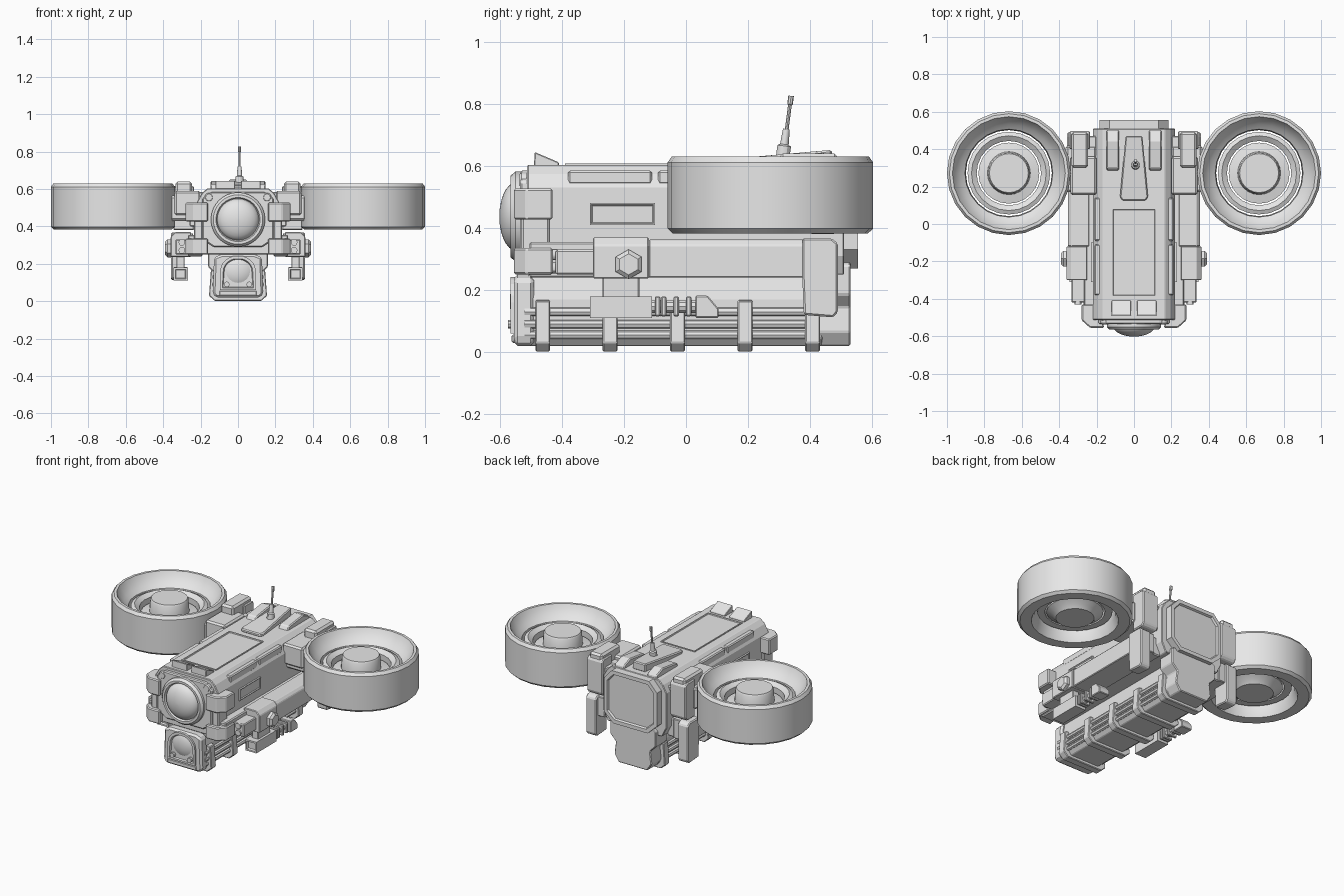
import bpy, bmesh, math
from mathutils import Matrix, Vector

grey = bpy.data.materials.new("light_grey")
grey.diffuse_color = (0.8, 0.8, 0.8, 1)


def finish(name, bm, bevel=0, mirror=False, smooth=False):
    bmesh.ops.recalc_face_normals(bm, faces=bm.faces)
    me = bpy.data.meshes.new(name)
    bm.to_mesh(me)
    bm.free()
    ob = bpy.data.objects.new(name, me)
    bpy.context.collection.objects.link(ob)
    me.materials.append(grey)
    if smooth:
        bpy.ops.object.select_all(action='DESELECT')
        ob.select_set(True)
        bpy.context.view_layer.objects.active = ob
        bpy.ops.object.shade_smooth_by_angle(angle=math.radians(30))
    if bevel:
        b = ob.modifiers.new("bevel", 'BEVEL')
        b.width, b.segments = bevel, 1
    if mirror:
        ob.modifiers.new("mirror", 'MIRROR').use_axis[0] = True
    return ob


def prism(name, pts, axis, lo, hi, bevel=0, mirror=False, inset=None):
    """Extrude an outline along an axis; inset=(width, depth) sinks the far cap."""
    put = {'x': lambda a, b, c: (c, a, b), 'y': lambda a, b, c: (a, c, b),
           'z': lambda a, b, c: (a, b, c)}[axis]
    bm = bmesh.new()
    low = [bm.verts.new(put(a, b, lo)) for a, b in pts]
    top = [bm.verts.new(put(a, b, hi)) for a, b in pts]
    n = len(pts)
    bm.faces.new(low)
    cap = bm.faces.new(top)
    for i in range(n):
        j = (i + 1) % n
        bm.faces.new((low[i], low[j], top[j], top[i]))
    bmesh.ops.recalc_face_normals(bm, faces=bm.faces)
    if inset:
        bmesh.ops.inset_region(bm, faces=[cap], thickness=inset[0], depth=0)
        bmesh.ops.inset_region(bm, faces=[cap], thickness=0.006, depth=-inset[1])
    return finish(name, bm, bevel, mirror)


def box(name, x, y, z, bevel=0.005, mirror=False):
    return prism(name, [(x[0], z[0]), (x[1], z[0]), (x[1], z[1]), (x[0], z[1])],
                 'y', y[0], y[1], bevel, mirror)


def sym(half):
    """Complete a right-half outline by reflecting it."""
    return half + [(-a, b) for a, b in reversed(half)]


def lathe(name, prof, centre, direction=(0, 0, 1), segs=24, closed=False,
          mirror=False, smooth=True):
    """Revolve (radius, height) points around a direction."""
    m = Matrix.Translation(centre) @ Vector((0, 0, 1)).rotation_difference(
        Vector(direction)).to_matrix().to_4x4()
    bm = bmesh.new()
    rings = []
    for r, h in prof:
        rings.append([bm.verts.new(m @ Vector((r * math.cos(2 * math.pi * i / segs),
                                               r * math.sin(2 * math.pi * i / segs), h)))
                      for i in range(segs)])
    pairs = list(zip(rings, rings[1:]))
    if closed:
        pairs.append((rings[-1], rings[0]))
    else:
        bm.faces.new(rings[0])
        bm.faces.new(rings[-1])
    for a, b in pairs:
        for i in range(segs):
            j = (i + 1) % segs
            bm.faces.new((a[i], a[j], b[j], b[i]))
    return finish(name, bm, 0, mirror, smooth)


# Rotor pods: duct, floating ring and hub
pod = (0.669, 0.272, 0)
lathe("rotor_duct", [(0.315, 0.383), (0.331, 0.398), (0.331, 0.612), (0.318, 0.63), (0.302, 0.63),
                     (0.29, 0.605), (0.262, 0.57), (0.235, 0.55), (0.23, 0.5), (0.232, 0.43),
                     (0.25, 0.383)], pod, closed=True, mirror=True)
lathe("rotor_ring", [(0.172, 0.44), (0.215, 0.44), (0.221, 0.5), (0.221, 0.55), (0.2, 0.56),
                     (0.172, 0.54)], pod, closed=True, mirror=True)
lathe("rotor_hub", [(0.11, 0.4), (0.13, 0.42), (0.163, 0.44), (0.163, 0.51), (0.115, 0.52),
                    (0.11, 0.59), (0.104, 0.6)], pod, mirror=True)

# Main hull with chamfered shoulders
prism("hull", sym([(0.19, 0.25), (0.22, 0.31), (0.22, 0.53), (0.195, 0.575), (0.165, 0.603)]),
      'y', -0.512, 0.51, 0.004)
prism("nose_plate", sym([(0.13, 0.29), (0.19, 0.33), (0.19, 0.55), (0.14, 0.585)]),
      'y', -0.535, -0.5, 0.006)
prism("roof_panel", [(-0.12, -0.39), (0.12, -0.39), (0.12, 0.085), (-0.12, 0.085)],
      'z', 0.59, 0.608, 0, inset=(0.01, 0.008))
prism("side_panel", [(-0.31, 0.41), (-0.1, 0.41), (-0.1, 0.48), (-0.31, 0.48)],
      'x', 0.2, 0.23, 0, True, inset=(0.006, 0.005))
for i, (a, b) in enumerate([(-0.38, -0.11), (-0.09, 0.14)]):
    box(f"shoulder_rail_{i}", (0.17, 0.212), (a, b), (0.54, 0.585), 0.006, True)

# Nose corner guards, chamfered in plan
for name, z0, z1 in (("upper_guard", 0.427, 0.527), ("lower_guard", 0.25, 0.335)):
    prism(name, [(0.16, -0.555), (0.235, -0.555), (0.28, -0.515), (0.28, -0.43), (0.18, -0.43)],
          'z', z0, z1, 0.006, True)
box("guard_bridge", (0.19, 0.235), (-0.53, -0.44), (0.32, 0.44), 0.006, True)
box("guard_rear", (0.2, 0.27), (-0.44, -0.3), (0.25, 0.33), 0.005, True)

# Main eye dome and small nose lamps
eye = (0, -0.52, 0.437)
lathe("eye_rim", [(0.145, 0), (0.145, 0.03), (0.132, 0.045), (0.118, 0.045), (0.112, 0.03)],
      eye, (0, -1, 0), 32)
lathe("eye_dome", [(0.112 * math.cos(t), 0.025 + 0.057 * math.sin(t))
                   for t in [k * math.pi / 14 for k in range(7)]] + [(0.004, 0.082)],
      eye, (0, -1, 0), 32)
lathe("nose_lamp", [(0.024, 0), (0.024, 0.015), (0.018, 0.022)], (0.155, -0.515, 0.555),
      (0, -1, 0), 16, mirror=True)

# Roof fittings
prism("front_roof_wedge", [(-0.49, 0.6), (-0.41, 0.6), (-0.41, 0.612), (-0.488, 0.645)],
      'x', 0.015, 0.12, 0.003, True)
prism("rear_roof_wedge", [(0.28, 0.595), (0.3, 0.625), (0.44, 0.643), (0.5, 0.62), (0.51, 0.56)],
      'x', 0.08, 0.147, 0.006, True)
spine = prism("roof_spine", sym([(0.062, 0.125), (0.075, 0.145), (0.045, 0.47)]),
              'z', 0.6, 0.652, 0.006)
for v in spine.data.vertices:                     # ramp the spine toward the front
    if v.co.z > 0.62 and v.co.y < 0.3:
        v.co.z = 0.622
lean = (0, 0.13, 1)
lathe("antenna_base", [(0.022, 0), (0.022, 0.035), (0.014, 0.04), (0.011, 0.09)],
      (0.008, 0.312, 0.63), lean, 12)
lathe("antenna_mast", [(0.006, 0), (0.006, 0.085), (0.009, 0.088), (0.009, 0.115)],
      (0.008, 0.324, 0.712), lean, 8)

# Rear hatch and lower tail block
prism("rear_hatch", sym([(0.12, 0.27), (0.185, 0.33), (0.185, 0.54), (0.13, 0.6)]),
      'y', 0.49, 0.555, 0, inset=(0.025, 0.012))
prism("tail_block", sym([(0.1, 0.02), (0.13, 0.065), (0.12, 0.145), (0.16, 0.185),
                         (0.16, 0.28), (0.1, 0.31)]), 'y', 0.42, 0.53, 0.005)

# Belly keel with ribs and long rods
prism("keel", sym([(0.1, 0.02), (0.122, 0.045), (0.122, 0.17), (0.1, 0.25)]),
      'y', -0.51, 0.44, 0.004)
for k, (x, z) in enumerate([(0.122, 0.055), (0.126, 0.09), (0.124, 0.13)]):
    lathe(f"keel_rod_{k}", [(0.014, 0), (0.014, 0.95)], (x, -0.52, z), (0, 1, 0), 8, mirror=True)
for k in range(5):
    y = -0.462 + 0.2175 * k
    prism(f"keel_rib_{k}", sym([(0.125, 0.002), (0.155, 0.03), (0.145, 0.165), (0.1, 0.17)]),
          'y', y - 0.024, y + 0.024, 0.004)

# Lower nose pod with arched lens housing
prism("chin_block", sym([(0.12, 0.02), (0.135, 0.04), (0.128, 0.235), (0.09, 0.25)]),
      'y', -0.555, -0.49, 0.012)
arch = [(0.095 * math.cos(t), 0.16 + 0.085 * math.sin(t))
        for t in [k * math.pi / 12 for k in range(7)]]
prism("lens_housing", sym([(0.095, 0.06)] + arch[:-1]), 'y', -0.5, -0.566, 0,
      inset=(0.016, 0.012))
lathe("chin_lens", [(0.07, 0), (0.07, 0.012), (0.055, 0.02), (0.03, 0.026), (0.01, 0.028)],
      (0, -0.54, 0.163), (0, -1, 0), 24)
lathe("chin_lamp", [(0.015, 0), (0.015, 0.024)], (0.06, -0.55, 0.09), (0, -1, 0), 10, mirror=True)
box("chin_sill", (-0.1, 0.1), (-0.562, -0.5), (0.03, 0.056), 0.004)

# Side sponsons
box("sponson_inner", (0.19, 0.268), (-0.505, 0.46), (0.24, 0.355), 0.006, True)
box("sponson_front", (0.26, 0.335), (-0.42, -0.28), (0.25, 0.33), 0.005, True)
prism("sponson_box", [(0.25, 0.237), (0.36, 0.237), (0.36, 0.345), (0.335, 0.37), (0.25, 0.37)],
      'y', -0.3, -0.12, 0.004, True)
prism("sponson_main", [(0.24, 0.24), (0.352, 0.24), (0.352, 0.345), (0.335, 0.363),
                       (0.24, 0.363)], 'y', -0.12, 0.47, 0.004, True)
prism("sponson_fin", [(0.375, 0.24), (0.38, 0.12), (0.475, 0.112), (0.49, 0.13), (0.49, 0.35),
                      (0.47, 0.367), (0.375, 0.367)], 'x', 0.285, 0.357, 0.006, True)
lathe("hex_bolt", [(0.048, 0), (0.048, 0.02), (0.034, 0.032)], (0.358, -0.185, 0.283),
      (1, 0, 0), 6, mirror=True, smooth=False)
for k, z in enumerate((0.272, 0.315)):
    lathe(f"sponson_lamp_{k}", [(0.018, 0), (0.018, 0.015)], (0.3, -0.415, z),
          (0, -1, 0), 12, mirror=True)

# Slung guns below the sponsons
prism("gun_body", [(0.268, 0.11), (0.345, 0.11), (0.345, 0.18), (0.268, 0.18)], 'y', -0.11, -0.31,
      0, True, inset=(0.014, 0.012))
box("gun_mount", (0.285, 0.33), (-0.27, -0.15), (0.17, 0.25), 0.004, True)
lathe("gun_barrel", [(0.022, 0), (0.022, 0.16)], (0.307, -0.12, 0.147), (0, 1, 0), 10, mirror=True)
for k, y in enumerate((-0.1, -0.08, -0.04, 0.0)):
    box(f"gun_collar_{k}", (0.275, 0.34), (y, y + 0.017), (0.115, 0.18), 0.004, True)
prism("gun_tail", [(0.03, 0.11), (0.105, 0.11), (0.105, 0.14), (0.07, 0.182), (0.03, 0.182)],
      'x', 0.27, 0.345, 0.004, True)

# Rotor pylons
box("pylon_arm", (0.2, 0.365), (0.17, 0.42), (0.43, 0.565), 0.012, True)
box("pylon_step", (0.2, 0.34), (0.155, 0.36), (0.46, 0.59), 0.01, True)
prism("pylon_tower", [(0.4, 0.38), (0.48, 0.38), (0.497, 0.4), (0.497, 0.6), (0.48, 0.615),
                      (0.4, 0.615)], 'x', 0.235, 0.345, 0.006, True)
box("pylon_cap", (0.245, 0.335), (0.3, 0.49), (0.55, 0.64), 0.012, True)
box("pylon_root", (0.2, 0.26), (0.36, 0.47), (0.4, 0.56), 0.006, True)
